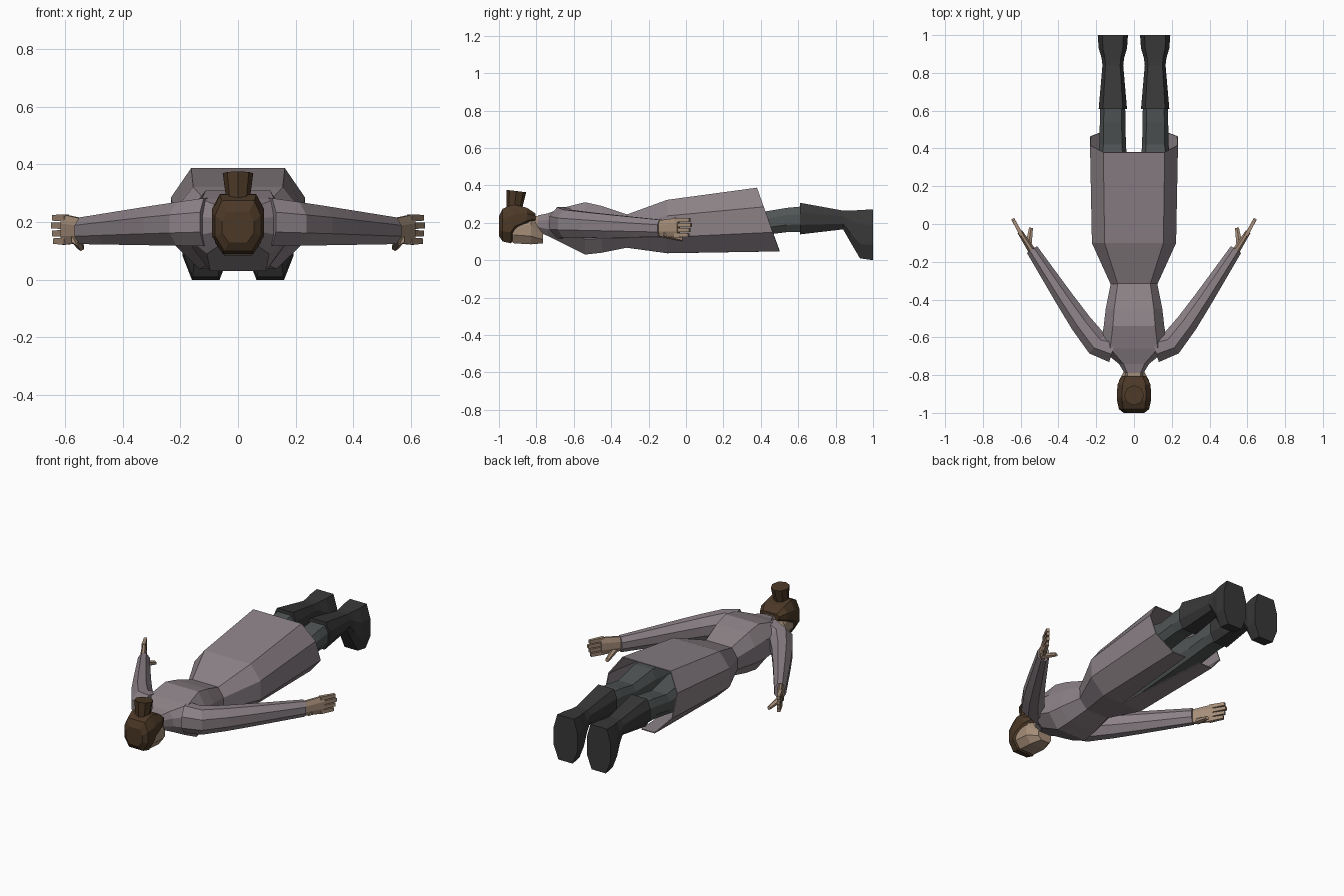
import bpy
import bmesh
import math
from mathutils import Vector

if "Cube" in bpy.data.objects:
    bpy.data.objects.remove(bpy.data.objects["Cube"], do_unlink=True)


def material(name, red, green, blue):
    mat = bpy.data.materials.new(name)
    mat.use_nodes = True
    colour = (red, green, blue, 1)
    mat.diffuse_color = colour
    mat.node_tree.nodes["Principled BSDF"].inputs["Base Color"].default_value = colour
    return mat


coat = material("coat mauve grey", .26, .22, .24)
trouser = material("trouser grey", .08, .09, .09)
leather = material("boot charcoal", .04, .04, .04)
skin = material("skin tan", .38, .27, .19)
brown = material("hair brown", .07, .04, .02)


def loft(name, mat, rings, closed=True):
    """Skin a list of equal rings; closed rings also get end caps."""
    bm = bmesh.new()
    loops = [[bm.verts.new(point) for point in ring] for ring in rings]
    for near, far in zip(loops, loops[1:]):
        edges = list(zip(near, near[1:], far[1:], far))
        if closed:
            edges.append((near[-1], near[0], far[0], far[-1]))
        for a, b, c, d in edges:
            bm.faces.new((a, b, c, d))
    if closed:
        bm.faces.new(loops[0])
        bm.faces.new(loops[-1])
    bmesh.ops.recalc_face_normals(bm, faces=bm.faces)
    mesh = bpy.data.meshes.new(name)
    bm.to_mesh(mesh)
    bm.free()
    mesh.materials.append(mat)
    part = bpy.data.objects.new(name, mesh)
    bpy.context.collection.objects.link(part)
    return part


def half_section(y, width, low, high):
    """Left half of a chamfered cross-section, from the top down."""
    chamfer = .3 * (high - low)
    return [Vector((.7 * width, y, high)), Vector((width, y, high - chamfer)),
            Vector((width, y, low + chamfer)), Vector((.6 * width, y, low))]


def mirrored(half):
    return half + [Vector((-p.x, p.y, p.z)) for p in reversed(half)]


def body(name, mat, *rows, shift=0):
    """Loft along y through rows of (y, half width, low, high)."""
    offset = Vector((shift, 0, 0))
    loft(name, mat, [[p + offset for p in mirrored(half_section(*row))] for row in rows])


def limb(name, mat, side, start, end, size, end_size, bow=0, steps=1, sides=8):
    """Tapered tube of (half width, half height), optionally bowed towards the head."""
    start, end = Vector(start), Vector(end)
    size, end_size = Vector(size), Vector(end_size)

    def centre(t):
        sag = Vector((0, bow * math.sin(math.pi * math.sqrt(t)), 0))
        return start.lerp(end, t) - sag

    rings = []
    for step in range(steps + 1):
        t = step / steps
        before, after = max(step - 1, 0) / steps, min(step + 1, steps) / steps
        along = centre(after) - centre(before)
        across = Vector((along.y, -along.x, 0)).normalized()
        width, height = size.lerp(end_size, t)
        ring = []
        for corner in range(sides):
            angle = math.tau * (corner + .5) / sides
            point = centre(t) + across * width * math.cos(angle)
            point.z += height * math.sin(angle)
            ring.append((side * point.x, point.y, point.z))
        rings.append(ring)
    loft(name, mat, rings)


# Upper coat: collar, shoulders, chest, waist
body("coat_torso", coat,
     (-.79, .05, .15, .24), (-.74, .08, .13, .25), (-.66, .18, .09, .28),
     (-.54, .16, .03, .31), (-.45, .15, .04, .29), (-.3, .12, .07, .24))

# Long skirt, opening down the front, with the hem slanting to the front tips
skirt_rings = []
for row, opening in (((-.32, .12, .07, .24), 0), ((-.1, .22, .04, .32), 0),
                     ((.38, .23, .05, .385), 1)):
    y, width, low, high = row
    half = half_section(*row) + [Vector((.05 * opening, y, low))]
    for point in half:
        point.y += .12 * opening * (high - point.z) / (high - low)
    skirt_rings.append(mirrored(half[::-1]))
skirt = loft("coat_skirt", coat, skirt_rings, closed=False)
cloth = skirt.modifiers.new("cloth", "SOLIDIFY")
cloth.thickness = .006
cloth.offset = 0

# Neck, face and swept-back hair
body("neck", skin, (-.87, .045, .14, .235), (-.74, .05, .15, .235))
body("face", skin, (-.96, .06, .12, .25), (-.92, .08, .09, .24),
     (-.83, .08, .085, .23), (-.765, .045, .09, .16))
body("hair", brown, (-1, .055, .13, .235), (-.98, .08, .1, .275),
     (-.935, .09, .09, .295), (-.915, .09, .13, .297),
     (-.85, .088, .18, .28), (-.805, .065, .21, .25))

# Hair bun, flaring away from the back of the head
bpy.ops.mesh.primitive_cone_add(vertices=8, radius1=.04, radius2=.053, depth=.1,
                                location=(0, -.913, .32), rotation=(-.12, 0, 0))
bun = bpy.context.object
bun.name = "hair_bun"
bun.data.materials.append(brown)

for side, label in ((1, "left"), (-1, "right")):
    # Sleeve, palm and thumb
    limb(label + "_sleeve", coat, side, (.11, -.66, .2), (.54, -.135, .17),
         (.08, .09), (.035, .05), bow=.08, steps=5)
    limb(label + "_palm", skin, side, (.535, -.15, .17), (.605, -.04, .174),
         (.022, .045), (.015, .057))
    limb(label + "_thumb", skin, side, (.56, -.12, .14), (.545, -.02, .112),
         (.02, .02), (.012, .012), sides=6)

    # Fingers stacked above one another, longest in the middle
    for index, finger in enumerate(("little", "ring", "middle", "index")):
        reach = 1 - .08 * abs(index - 2)
        height = .134 + .027 * index
        limb(f"{label}_{finger}_finger", skin, side, (.595, -.06, height),
             (.595 + .047 * reach, -.06 + .088 * reach, height),
             (.015, .017), (.012, .014), sides=4)

    # Trouser leg, and a boot running into the downturned foot
    body(label + "_trouser_leg", trouser, (-.1, .09, .08, .27), (.25, .085, .11, .29),
         (.42, .07, .135, .26), (.54, .068, .15, .28), (.63, .066, .15, .288),
         shift=.113 * side)
    body(label + "_boot", leather, (.61, .075, .138, .307), (.84, .055, .165, .265),
         (.88, .06, .095, .265), (.93, .075, .01, .268), (1, .08, 0, .272),
         shift=.112 * side)
